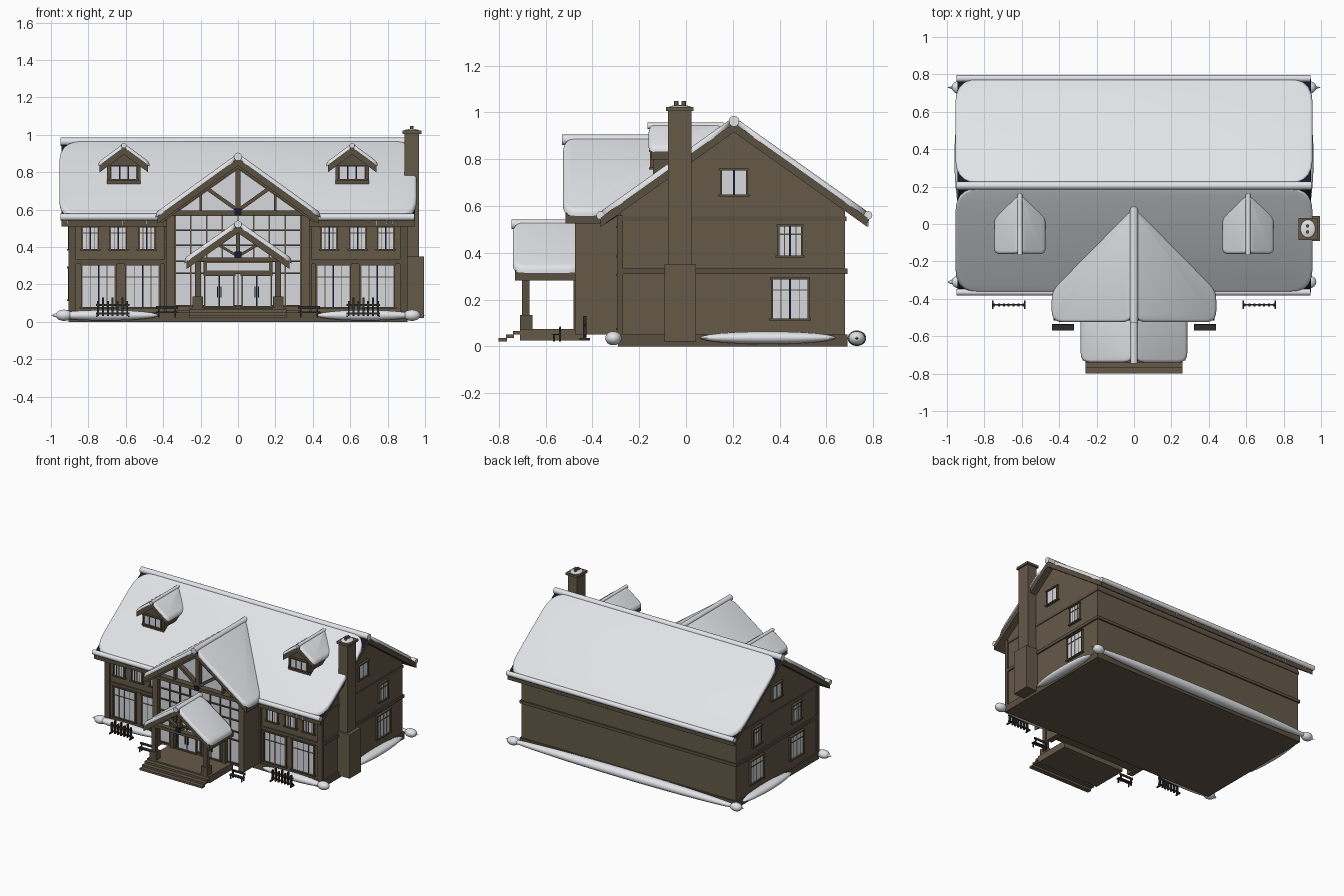
import bpy, bmesh, math, random
from mathutils import Matrix, Vector

if "Cube" in bpy.data.objects:
    bpy.data.objects.remove(bpy.data.objects["Cube"])

random.seed(4)


def material(name, rgb):
    m = bpy.data.materials.new(name)
    m.diffuse_color = (*rgb, 1)
    m.use_nodes = True
    m.node_tree.nodes["Principled BSDF"].inputs["Base Color"].default_value = m.diffuse_color
    return m


WALL = material("wall brown", (0.13, 0.1, 0.066))
TRIM = material("trim brown", (0.105, 0.08, 0.053))
NAVY = material("dark navy", (0.008, 0.009, 0.03))
GLASS = material("pale glass", (0.68, 0.69, 0.72))
SNOW = material("snow", (0.8, 0.81, 0.84))
IRON = material("dark iron", (0.03, 0.027, 0.024))


class Part:
    """Collects simple solids into one object."""

    def __init__(self, name, *mats):
        self.name, self.mats, self.bm = name, mats, bmesh.new()

    def box(self, x0, x1, y0, y1, z0, z1, m=Matrix(), mi=0):
        mat = m @ Matrix.Translation(((x0 + x1) / 2, (y0 + y1) / 2, (z0 + z1) / 2)) \
            @ Matrix.Diagonal((abs(x1 - x0), abs(y1 - y0), abs(z1 - z0), 1))
        vs = bmesh.ops.create_cube(self.bm, size=1, matrix=mat)["verts"]
        for f in {f for v in vs for f in v.link_faces}:
            f.material_index = mi

    def beam(self, p, q, w, y0, y1):
        # timber lying in the xz plane
        a, b = Vector((p[0], 0, p[1])), Vector((q[0], 0, q[1]))
        d = b - a
        m = Matrix.Translation((a + b) / 2) @ Matrix.Rotation(-math.atan2(d.z, d.x), 4, 'Y')
        self.box(-d.length / 2, d.length / 2, y0, y1, -w / 2, w / 2, m)

    def tube(self, p, q, r, r2=None, n=12):
        a, b = Vector(p), Vector(q)
        m = Matrix.Translation((a + b) / 2) @ (b - a).to_track_quat('Z', 'Y').to_matrix().to_4x4()
        bmesh.ops.create_cone(self.bm, cap_ends=True, segments=n, radius1=r,
                              radius2=r if r2 is None else r2, depth=(b - a).length, matrix=m)

    def ball(self, c, s):
        bmesh.ops.create_uvsphere(self.bm, u_segments=24, v_segments=12, radius=1,
                                  matrix=Matrix.Translation(c) @ Matrix.Diagonal((*s, 1)))

    def prism(self, base, offset):
        vs = [self.bm.verts.new(p) for p in base]
        f = self.bm.faces.new(vs)
        g = bmesh.ops.extrude_face_region(self.bm, geom=[f])["geom"]
        top = [e for e in g if isinstance(e, bmesh.types.BMVert)]
        bmesh.ops.translate(self.bm, verts=top, vec=offset)
        return top

    def finish(self, smooth=False):
        bmesh.ops.recalc_face_normals(self.bm, faces=self.bm.faces)
        me = bpy.data.meshes.new(self.name)
        self.bm.to_mesh(me)
        self.bm.free()
        for m in self.mats:
            me.materials.append(m)
        ob = bpy.data.objects.new(self.name, me)
        bpy.context.collection.objects.link(ob)
        if smooth:
            bpy.ops.object.select_all(action='DESELECT')
            ob.select_set(True)
            bpy.context.view_layer.objects.active = ob
            bpy.ops.object.shade_smooth_by_angle(angle=math.radians(50))
        return ob


def rounded(pts, r):
    out = []
    for i, p in enumerate(pts):
        p, a, b = Vector(p), Vector(pts[i - 1]), Vector(pts[(i + 1) % len(pts)])
        s = p + (a - p).normalized() * min(r, (a - p).length * .45)
        e = p + (b - p).normalized() * min(r, (b - p).length * .45)
        out += [s * (1 - t) ** 2 + p * 2 * t * (1 - t) + e * t * t for t in (0, .2, .4, .6, .8, 1)]
    return out


def roof(name, plan, f):
    p = Part(name, TRIM, NAVY)
    p.prism([(x, y, f(x, y) - .04) for x, y in plan], (0, 0, .04))
    bmesh.ops.recalc_face_normals(p.bm, faces=p.bm.faces)
    for face in p.bm.faces:
        face.material_index = int(face.normal.z > .5)
    p.finish()


def snow(name, plan, f, r, thick=.026):
    p = Part(name, SNOW)
    top = set(p.prism([(q.x, q.y, f(q.x, q.y) - .003) for q in rounded(plan, r)], (0, 0, thick + .003)))
    rim = [e for e in p.bm.edges if set(e.verts) <= top]
    bmesh.ops.bevel(p.bm, geom=rim, offset=.016, segments=4, profile=.5, affect='EDGES')
    p.finish(True)


def window(name, x, y, z0, z1, w, cols=2, transom=True, m=Matrix()):
    # local frame faces -y; m turns it to another wall
    p = Part(name, TRIM, NAVY, GLASS)
    a, b, t = x - w / 2, x + w / 2, .009
    p.box(a, b, y - .004, y, z0, z1, m, 1)
    for i in range(cols):
        c0, c1 = a + w * i / cols + .004, a + w * (i + 1) / cols - .004
        p.box(c0, c1, y - .007, y, z0, z1, m, 2)
        if transom:
            zt = z0 + (z1 - z0) * .72
            p.box(c0, c1, y - .01, y, zt - .003, zt + .003, m)
            p.box((c0 + c1) / 2 - .002, (c0 + c1) / 2 + .002, y - .009, y, z0, z1, m)
    for c in (a, b):
        p.box(c - t / 2, c + t / 2, y - .014, y, z0, z1, m)
    for c, o in ((z0, .012), (z1, .008)):
        p.box(a - o, b + o, y - .018, y, c - t / 2, c + t / 2, m)
    p.finish()


# main house body, plinth and floor bands
body = Part("house_body", WALL)
body.prism([(-.895, y, z) for y, z in ((-.28, .0), (.68, .0), (.68, .58), (.205, .92), (-.28, .58))], (1.79, 0, 0))
body.finish()
bands = Part("wall_bands", TRIM)
bands.box(-.905, .905, -.29, .69, 0, .05)
bands.box(-.905, .905, -.29, .69, .31, .332)
bands.box(-.9, .9, -.285, .685, .535, .555)
for x in (-.885, -.375, .375, .885):
    bands.box(x - .02, x + .02, -.295, -.27, .05, .56)
bands.finish()

# main roof with snow, ridge and eave rolls
main = lambda x, y: .955 - .71 * abs(y - .205)
wing = lambda x, y: .875 - .72 * abs(x)
porch = lambda x, y: .515 - .7 * abs(x)
for s, tag in ((-1, "front"), (1, "back")):
    yy = lambda d: .205 + s * d
    roof(f"main_roof_{tag}", [(-.945, yy(0)), (.945, yy(0)), (.945, yy(.57)), (-.945, yy(.57))], main)
    snow(f"main_snow_{tag}", [(-.955, yy(.012)), (.955, yy(.012)), (.955, yy(.572)), (-.955, yy(.572))], main, .13)
rolls = Part("main_snow_rolls", SNOW)
rolls.tube((-.95, .205, .963), (.95, .205, .963), .022)
for y in (-.365, .778):
    rolls.tube((-.95, y, .56), (.945, y, .56), .018)
rolls.finish(True)
ice = Part("icicles", SNOW)
for i in range(70):
    x = random.uniform(-.93, .93)
    y = random.choice((-.365, .778))
    if y > 0 or abs(x) > .43:
        ice.tube((x, y, .55), (x, y, .55 - random.uniform(.015, .045)), .004, 0, 5)
ice.finish()

# front wing: walls, glazing and timber gable
w = Part("wing_walls", WALL)
w.prism([(x, -.44, z) for x, z in ((-.36, .06), (.36, .06), (.36, .585), (0, .835), (-.36, .585))], (0, .2, 0))
for x in (-.36, .36):
    w.box(x - .022, x + .022, -.475, -.27, .05, .575)
w.finish()
g = Part("wing_glazing", GLASS)
g.box(-.335, .335, -.447, -.44, .085, .565)
g.prism([(x, -.447, z) for x, z in ((-.31, .595), (.31, .595), (0, .815))], (0, .007, 0))
g.finish()
t = Part("wing_timbers", TRIM)
for i in range(-4, 5):
    t.box(i * .084 - .004, i * .084 + .004, -.455, -.44, .08, .57)
for z in (.085, .26, .325, .41, .49):
    t.box(-.34, .34, -.457, -.44, z - .004, z + .004)
t.box(-.41, .41, -.49, -.44, .568, .594)
t.box(-.013, .013, -.485, -.44, .59, .85)
for s in (-1, 1):
    t.beam((0, .595), (s * .19, .73), .02, -.48, -.445)
    t.beam((s * .42, .545), (0, .845), .04, -.505, -.44)
    t.box(s * .2 - .007, s * .2 + .007, -.475, -.44, .59, .7)
t.finish()

# porch: deck, steps, posts and gable truss
d = Part("porch_deck", WALL)
d.box(-.26, .26, -.71, -.43, .025, .075)
for i in range(3):
    d.box(-.26, .26, -.8 + i * .03, -.765 + i * .03, .02 + i * .015, .035 + i * .015)
d.finish()
p = Part("porch_timbers", TRIM)
for s in (-1, 1):
    p.box(s * .215 - .027, s * .215 + .027, -.71, -.656, .07, .135)
    p.box(s * .215 - .016, s * .215 + .016, -.7, -.668, .13, .33)
    p.box(s * .215 - .014, s * .215 + .014, -.48, -.445, .07, .33)
    p.box(s * .215 - .016, s * .215 + .016, -.7, -.45, .315, .345)
    p.beam((0, .35), (s * .11, .415), .014, -.7, -.675)
    p.beam((s * .265, .318), (0, .492), .03, -.72, -.675)
p.box(-.25, .25, -.71, -.67, .322, .345)
p.box(-.01, .01, -.705, -.675, .34, .49)
p.box(-.185, .185, -.47, -.44, .255, .33)
p.finish()
plates = Part("truss_plates", NAVY)
plates.box(-.018, .018, -.496, -.488, .57, .605)
plates.box(-.018, .018, -.716, -.708, .34, .375)
plates.finish()
panel = Part("door_header_panel", GLASS)
panel.box(-.165, .165, -.476, -.469, .275, .315)
panel.finish()
for s, tag in ((-1, "left"), (1, "right")):
    window(f"entrance_doors_{tag}", s * .1, -.457, .08, .25, .155, 2, False)
    h = Part(f"door_handles_{tag}", IRON)
    for o in (-.01, .01):
        h.box(s * .1 + o - .003, s * .1 + o + .003, -.475, -.46, .13, .19)
    h.finish()

# wing and porch roof slopes
for s, tag in ((-1, "left"), (1, "right")):
    roof(f"wing_roof_{tag}", [(0, -.515), (s * .43, -.515), (s * .43, -.34), (0, .1)], wing)
    snow(f"wing_snow_{tag}", [(s * .008, -.525), (s * .44, -.525), (s * .44, -.35), (s * .008, .09)], wing, .06)
    roof(f"porch_roof_{tag}", [(0, -.73), (s * .275, -.73), (s * .275, -.44), (0, -.44)], porch)
    snow(f"porch_snow_{tag}", [(s * .008, -.74), (s * .285, -.74), (s * .285, -.45), (s * .008, -.45)], porch, .05)
r = Part("gable_snow_rolls", SNOW)
r.tube((0, -.53, .883), (0, .09, .883), .022)
r.tube((0, -.745, .522), (0, -.45, .522), .02)
r.finish(True)

# dormers and front windows, mirrored
for s, tag in ((-1, "left"), (1, "right")):
    c = s * .61
    dz = lambda x, y: .935 - .74 * abs(x - c)
    b = Part(f"dormer_{tag}", TRIM)
    b.prism([(c + x, -.14, z) for x, z in ((-.09, .7), (.09, .7), (.09, .845), (0, .91), (-.09, .845))], (0, .25, 0))
    b.finish()
    window(f"dormer_window_{tag}", c, -.14, .76, .835, .14, 3, False)
    for k, side in ((-1, "a"), (1, "b")):
        roof(f"dormer_roof_{tag}_{side}", [(c, -.15), (c + k * .13, -.15), (c + k * .13, .05), (c, .17)], dz)
        snow(f"dormer_snow_{tag}_{side}", [(c + k * .004, -.16), (c + k * .137, -.16), (c + k * .137, .05),
                                           (c + k * .004, .16)], dz, .03, .02)
    q = Part(f"dormer_ridge_snow_{tag}", SNOW)
    q.tube((c, -.165, .942), (c, .16, .942), .014)
    q.finish(True)
    for i, x in enumerate((.51, .745)):
        window(f"lower_window_{tag}_{i}", s * x, -.28, .075, .305, .18)
    for i, x in enumerate((.487, .64, .79)):
        window(f"upper_window_{tag}_{i}", s * x, -.28, .385, .51, .085)
    # gable end windows
    m = Matrix.Rotation(s * math.pi / 2, 4, 'Z')
    window(f"attic_window_{tag}", s * .205, -.895, .645, .755, .11, 2, False, m)
    for i, y in enumerate((.445,) if s > 0 else (.445, -.03)):
        window(f"end_upper_window_{tag}_{i}", s * y, -.895, .385, .517, .1, 2, True, m)
        window(f"end_lower_window_{tag}_{i}", s * y, -.895, .115, .29, .155, 2, True, m)
    # slatted rack and bench
    f = Part(f"rack_{tag}", IRON)
    for z in (.045, .09):
        f.box(s * .67 - .09, s * .67 + .09, -.435, -.427, z - .005, z + .005)
    for i in range(7):
        x = s * .67 + (i - 3) * .026
        f.box(x - .005, x + .005, -.44, -.424, .03, .11 + .02 * (i % 2))
    for k in (-.085, .085):
        f.box(s * .67 + k - .004, s * .67 + k + .004, -.455, -.41, .025, .035)
    f.finish()
    e = Part(f"bench_{tag}", IRON)
    e.box(s * .38 - .058, s * .38 + .058, -.57, -.54, .048, .054)
    e.box(s * .38 - .058, s * .38 + .058, -.54, -.535, .068, .085)
    for k in (-.045, .045):
        e.box(s * .38 + k - .004, s * .38 + k + .004, -.568, -.56, .022, .05)
        e.box(s * .38 + k - .004, s * .38 + k + .004, -.542, -.534, .022, .08)
    e.finish()

# chimney
c = Part("chimney", WALL)
c.box(.89, .995, -.092, .042, .02, .35)
c.box(.89, .968, -.076, .024, .34, 1.01)
c.box(.88, .98, -.085, .033, 1.005, 1.022)
for y in (-.042, -.01):
    c.tube((.928, y, 1.0), (.928, y, 1.048), .009)
c.finish()
k = Part("chimney_snow", SNOW)
k.ball((.93, -.026, 1.022), (.04, .048, .009))
k.finish(True)

# drifts along the foot of the walls
drifts = Part("snow_drifts", SNOW)
drifts.ball((-.71, -.31, .035), (.285, .034, .028))
drifts.ball((.68, -.31, .035), (.26, .034, .028))
drifts.ball((0, .73, .035), (1.0, .04, .033))
for s in (-1, 1):
    drifts.ball((s * .92, .35, .037), (.04, .29, .027))
    for y in (-.31, .73):
        drifts.ball((s * .93, y, .035), (.045, .035, .03))
drifts.finish(True)
